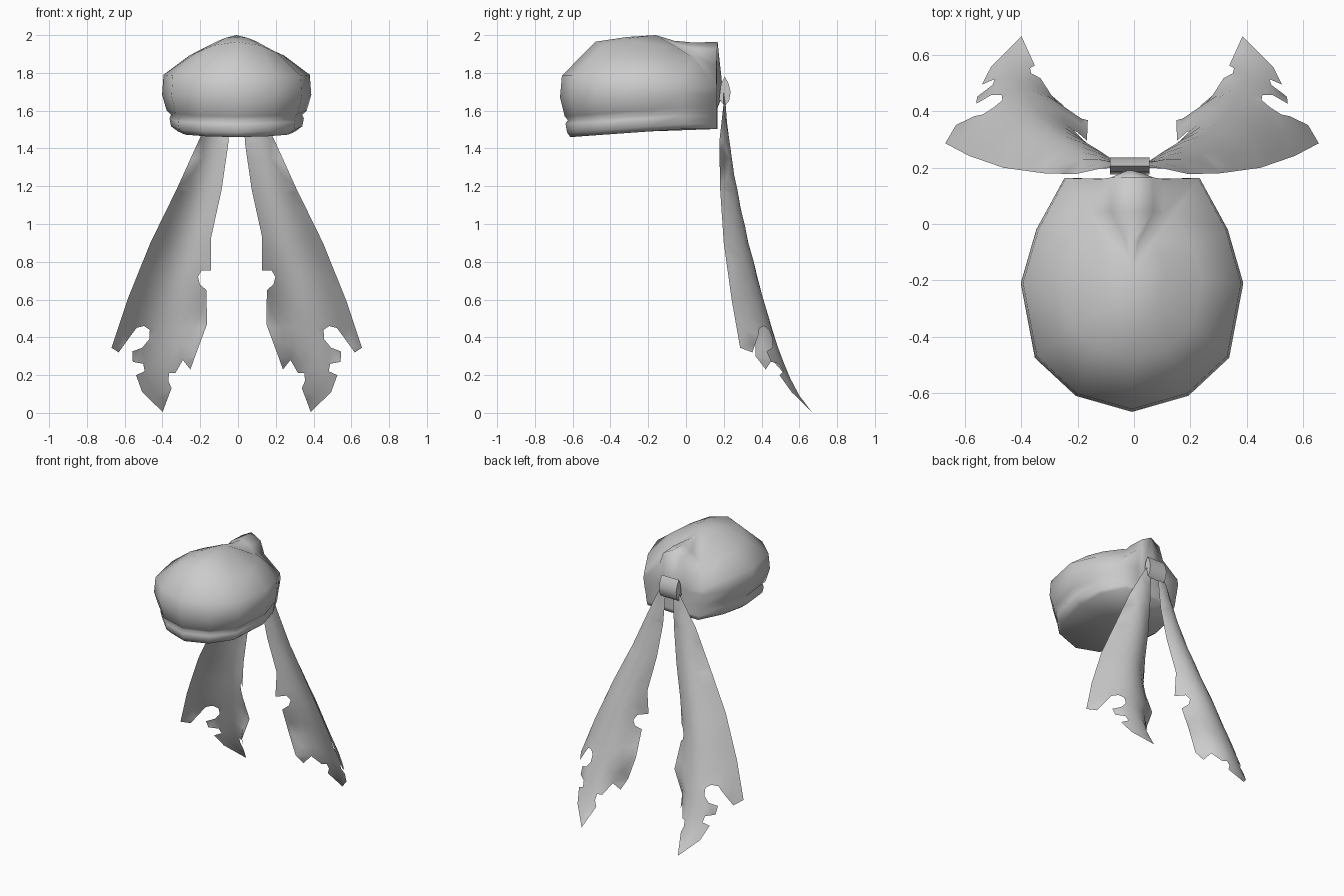
import bpy, bmesh
from mathutils import Vector
from mathutils.geometry import delaunay_2d_cdt

old = bpy.data.objects.get("Cube")
if old:
    bpy.data.objects.remove(old, do_unlink=True)

cloth = bpy.data.materials.new("grey cloth")
cloth.use_nodes = True
GREY = (0.6, 0.6, 0.6, 1)
cloth.diffuse_color = GREY
cloth.node_tree.nodes["Principled BSDF"].inputs["Base Color"].default_value = GREY

AXIS = -0.007  # symmetry line


def finish(name, bm, angle):
    mesh = bpy.data.meshes.new(name)
    bm.to_mesh(mesh)
    bm.free()
    mesh.materials.append(cloth)
    obj = bpy.data.objects.new(name, mesh)
    bpy.context.scene.collection.objects.link(obj)
    bpy.ops.object.select_all(action='DESELECT')
    obj.select_set(True)
    bpy.context.view_layer.objects.active = obj
    bpy.ops.object.shade_smooth_by_angle(angle=angle)
    return obj


def interp(keys, z):
    """Linear lookup in (z, value) pairs listed from high z to low z."""
    for (z0, v0), (z1, v1) in zip(keys, keys[1:]):
        if z >= z1:
            t = min(1, (z0 - z) / (z0 - z1))
            return v0 + (v1 - v0) * t
    return keys[-1][1]


# Cap: half outline from front to back, with heights of the shoulder, crown and top loops
BACK = 0.165
columns = [
    (0.00, -0.667, 1.785, 1.965, 1.99),
    (0.20, -0.61, 1.785, 1.945, 1.985),
    (0.345, -0.475, 1.785, 1.905, 1.967),
    (0.395, -0.21, 1.79, 1.893, 1.95),
    (0.34, -0.02, 1.775, 1.885, 1.945),
    (0.24, 0.163, 1.73, 1.875, 1.945),
    (0.11, 0.16, 1.835, 1.89, 1.95),
    (0.075, 0.165, 1.925, 1.93, 1.957),
    (0.00, 0.167, 1.965, 1.96, 1.97),
]
# Lower loops: width scale in front, width scale at the back, depth scale, front height, back height
bands = [
    (0.79, 0.86, 0.935, 1.46, 1.503),
    (0.88, 0.89, 0.955, 1.485, 1.53),
    (0.9, 0.915, 0.965, 1.53, 1.57),
    (0.88, 0.925, 0.95, 1.55, 1.59),
    (0.94, 0.95, 0.97, 1.57, 1.615),
    (1.0, 1.0, 1.0, 1.67, 1.69),
]


def loop_points(index):
    """Half loop of the cap, from front to back."""
    pts = []
    for x, y, *tops in columns:
        fold = x < 0.13 and y > 0
        if index < len(bands):
            front, rear, sy, zf, zb = bands[index]
            t = (y + 0.667) / (BACK + 0.667)
            sx = rear if y > -0.1 else front
            bulge = 0.03 if index == 5 and fold and x < 0.05 else 0
            pts.append((x * sx, BACK + (y - BACK) * sy + bulge, zf + (zb - zf) * min(1, t * 1.3)))
        else:
            k = index - len(bands)
            s = (0.98, 0.63, 0.3)[k]
            sx = 1.0 if fold and k < 2 else s
            sy = 1.0 if k == 0 and y > 0 else s
            pts.append((x * sx, -0.16 + (y + 0.16) * sy, tops[k]))
    return pts


bm = bmesh.new()
rings = []
for i in range(len(bands) + 3):
    half = loop_points(i)
    full = half + [(-x, y, z) for x, y, z in reversed(half[1:-1])]
    rings.append([bm.verts.new((x + AXIS, y, z)) for x, y, z in full])
n = len(rings[0])
for a, b in zip(rings, rings[1:]):
    for j in range(n):
        k = (j + 1) % n
        bm.faces.new((a[j], a[k], b[k], b[j]))
# Crown point and closed underside
apex = bm.verts.new((AXIS, -0.16, 2.0))
base = bm.verts.new((AXIS, -0.2, 1.49))
for j in range(n):
    k = (j + 1) % n
    bm.faces.new((rings[-1][j], rings[-1][k], apex))
    bm.faces.new((rings[0][k], rings[0][j], base))
finish("cap", bm, 2.6)

# Knot: pinched cross-section swept across the back
profile = [(0.175, 1.66), (0.185, 1.74), (0.205, 1.78), (0.225, 1.745),
           (0.236, 1.70), (0.228, 1.65), (0.205, 1.625)]
bm = bmesh.new()
left, right = [[bm.verts.new((AXIS - 0.008 + s * 0.07, y, z)) for y, z in profile] for s in (1, -1)]
bm.faces.new(left)
bm.faces.new(right[::-1])
for j in range(len(profile)):
    k = (j + 1) % len(profile)
    bm.faces.new((left[k], left[j], right[j], right[k]))
bmesh.ops.recalc_face_normals(bm, faces=bm.faces)
finish("knot", bm, 1.2)

# Tails: ragged outline, filled with a fine net and bowed backwards
ragged = [
    (0.05, 1.72), (0.11, 1.62), (0.197, 1.45), (0.315, 1.19), (0.457, 0.90), (0.578, 0.60),
    (0.663, 0.345), (0.625, 0.32), (0.56, 0.41), (0.53, 0.45), (0.49, 0.46),
    (0.46, 0.44), (0.463, 0.39), (0.50, 0.345), (0.553, 0.325), (0.55, 0.27),
    (0.495, 0.26), (0.487, 0.22), (0.533, 0.20), (0.50, 0.11), (0.392, 0.005),
    (0.368, 0.07), (0.345, 0.13), (0.362, 0.17), (0.358, 0.21), (0.325, 0.21),
    (0.285, 0.28), (0.245, 0.23), (0.22, 0.30), (0.157, 0.47), (0.16, 0.65),
    (0.195, 0.68), (0.205, 0.72), (0.185, 0.755), (0.135, 0.755), (0.135, 0.93),
    (0.08, 1.18), (0.045, 1.42), (0.03, 1.65),
]
crest_y = [(1.72, 0.2), (1.4, 0.235), (1.2, 0.268), (0.93, 0.325), (0.6, 0.41),
           (0.4, 0.47), (0.25, 0.525), (0.12, 0.58), (0, 0.67)]
crest_x = [(1.72, 0.04), (1.2, 0.17), (0.8, 0.30), (0.4, 0.39), (0, 0.40)]
outer_bow = [(1.72, 7), (1.45, 6.5), (1.2, 4.5), (0.9, 3.7), (0.6, 3.1), (0.3, 2.7), (0, 2.7)]
inner_bow = [(1.72, 4), (0.7, 3.8), (0.47, 1.7), (0.28, 5), (0, 5)]


def make_tail(name, side):
    points = [Vector(p) for p in reversed(ragged)]
    border = list(range(len(points)))
    points += [Vector((0.06 * i, 0.09 * j)) for i in range(1, 11) for j in range(1, 19)]
    flat, _, tris, *_ = delaunay_2d_cdt(points, [], [border], 1, 1e-5)
    bm = bmesh.new()
    verts = {}
    for tri in tris:
        for i in tri:
            if i not in verts:
                x, z = flat[i]
                off = x - interp(crest_x, z)
                bow = interp(outer_bow if off > 0 else inner_bow, z) * off * off
                verts[i] = bm.verts.new((AXIS + side * x, max(0.178, interp(crest_y, z) - bow), z))
        bm.faces.new([verts[i] for i in tri][::side])
    return finish(name, bm, 1.5)


make_tail("left_tail", 1)
make_tail("right_tail", -1)
